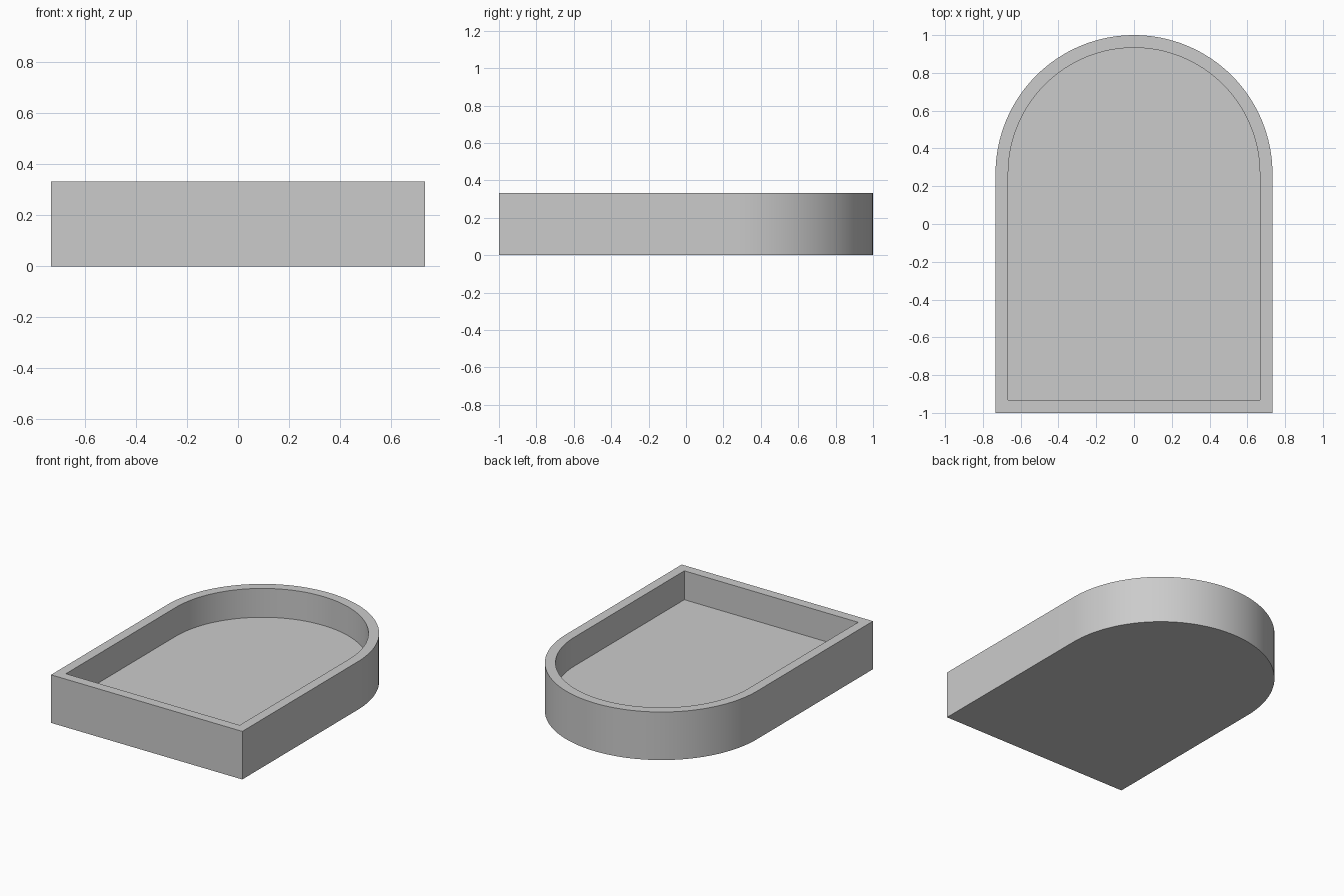
import bpy
import bmesh
from math import cos, sin, pi

cube = bpy.data.objects.get("Cube")
if cube:
    bpy.data.objects.remove(cube, do_unlink=True)

RADIUS = 0.733      # half width and radius of the rounded back
WALL = 0.067
HEIGHT = 0.333
FLOOR = 0.133
SEGMENTS = 64

grey = bpy.data.materials.new("plain_grey")
grey.use_nodes = True
colour = (0.6, 0.6, 0.6, 1)
grey.diffuse_color = colour
grey.node_tree.nodes["Principled BSDF"].inputs["Base Color"].default_value = colour


def arch_ring(bm, inset, z):
    """Arch outline: square front corners and a half-round back."""
    r = RADIUS - inset
    centre_y = 1 - RADIUS
    points = [(-r, -1 + inset), (r, -1 + inset)]
    for i in range(SEGMENTS + 1):
        a = pi * i / SEGMENTS
        points.append((r * cos(a), centre_y + r * sin(a)))
    return [bm.verts.new((x, y, z)) for x, y in points]


# Tray: base, outer wall, rim, inner wall and floor from four outlines
bm = bmesh.new()
rings = [arch_ring(bm, inset, z) for inset, z in
         ((0, 0), (0, HEIGHT), (WALL, HEIGHT), (WALL, FLOOR))]
for low, high in zip(rings, rings[1:]):
    for i in range(len(low)):
        j = (i + 1) % len(low)
        bm.faces.new((low[i], low[j], high[j], high[i]))
bm.faces.new(rings[0][::-1])
bm.faces.new(rings[-1])

mesh = bpy.data.meshes.new("arched_tray")
bm.to_mesh(mesh)
bm.free()
mesh.materials.append(grey)
tray = bpy.data.objects.new("arched_tray", mesh)
bpy.context.collection.objects.link(tray)

# Smooth the rounded walls, keep the rims and corners sharp
bpy.ops.object.select_all(action="DESELECT")
tray.select_set(True)
bpy.context.view_layer.objects.active = tray
bpy.ops.object.shade_smooth_by_angle(angle=pi / 6)
